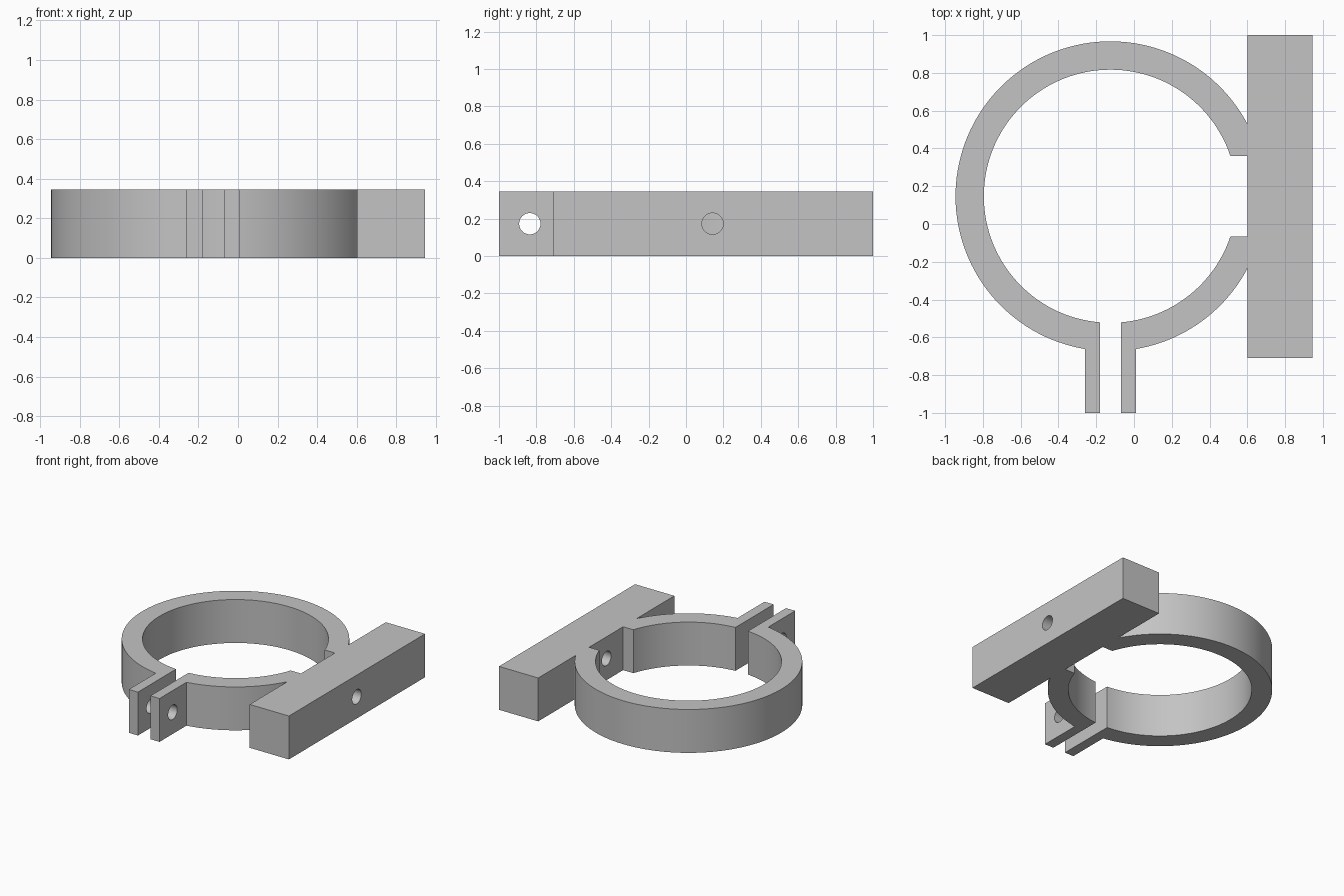
import bpy, bmesh, math

if "Cube" in bpy.data.objects:
    bpy.data.objects.remove(bpy.data.objects["Cube"], do_unlink=True)

# Main dimensions
CX, CY = -0.125, 0.147
R_OUT, R_IN = 0.82, 0.67
HEIGHT = 0.345
GAP, TAB = 0.055, 0.135          # half widths: slot, outside of ears
BAR_X0, BAR_X1 = 0.60, 0.945
BAR_Y0, BAR_Y1 = -0.71, 1.0
POCKET = 0.2135                  # half height of the recess behind the bar
HOLE_R = 0.057

grey = bpy.data.materials.new("plain_grey")
grey.use_nodes = True
colour = (0.55, 0.55, 0.55, 1)
grey.diffuse_color = colour
grey.node_tree.nodes["Principled BSDF"].inputs["Base Color"].default_value = colour


def arc(radius, start, end, steps):
    """Points on the ring circle from start to end angle."""
    angles = [start + (end - start) * i / steps for i in range(steps + 1)]
    return [(CX + radius * math.cos(a), CY + radius * math.sin(a)) for a in angles]


def extrude_outline(name, points, height):
    bm = bmesh.new()
    face = bm.faces.new([bm.verts.new((x, y, 0)) for x, y in points])
    top = bmesh.ops.extrude_face_region(bm, geom=[face])["geom"]
    bmesh.ops.translate(bm, vec=(0, 0, height),
                        verts=[v for v in top if isinstance(v, bmesh.types.BMVert)])
    bmesh.ops.recalc_face_normals(bm, faces=bm.faces)
    mesh = bpy.data.meshes.new(name)
    bm.to_mesh(mesh)
    bm.free()
    obj = bpy.data.objects.new(name, mesh)
    bpy.context.collection.objects.link(obj)
    mesh.materials.append(grey)
    return obj


def drill_x(body, x, y):
    """Bore a round hole along x at half height."""
    bpy.ops.mesh.primitive_cylinder_add(vertices=40, radius=HOLE_R, depth=0.6,
                                        location=(x, y, HEIGHT / 2),
                                        rotation=(0, math.pi / 2, 0))
    cutter = bpy.context.object
    cutter.name = "hole_cutter"
    cutter.hide_render = True
    cutter.data.materials.append(grey)
    mod = body.modifiers.new("hole", "BOOLEAN")
    mod.operation, mod.solver, mod.object = "DIFFERENCE", "EXACT", cutter
    bpy.context.view_layer.objects.active = body
    bpy.ops.object.modifier_apply(modifier=mod.name)
    bpy.data.objects.remove(cutter, do_unlink=True)


# Angles where the ring meets the ears, slot, bar and recess
down = -math.pi / 2
ear = math.asin(TAB / R_OUT)
slot = math.asin(GAP / R_IN)
bar = math.acos((BAR_X0 - CX) / R_OUT)
recess = math.asin(POCKET / R_IN)
full = 2 * math.pi

# Ring, clamping ears and mounting bar as one continuous outline
outline = [(CX + GAP, -1), (CX + TAB, -1)]
outline += arc(R_OUT, down + ear, -bar, 24)
outline += [(BAR_X0, BAR_Y0), (BAR_X1, BAR_Y0), (BAR_X1, BAR_Y1), (BAR_X0, BAR_Y1)]
outline += arc(R_OUT, bar, full + down - ear, 90)
outline += [(CX - TAB, -1), (CX - GAP, -1)]
outline += arc(R_IN, full + down - slot, recess, 90)
outline += [(BAR_X0, CY + POCKET), (BAR_X0, CY - POCKET)]
outline += arc(R_IN, -recess, down + slot, 24)
clamp = extrude_outline("clamp_body", outline, HEIGHT)

# Bolt holes through the bar and both ears
drill_x(clamp, (BAR_X0 + BAR_X1) / 2, CY - 0.005)
drill_x(clamp, CX, -0.835)

bpy.ops.object.select_all(action="DESELECT")
clamp.select_set(True)
bpy.context.view_layer.objects.active = clamp
bpy.ops.object.shade_smooth_by_angle(angle=math.radians(30))
